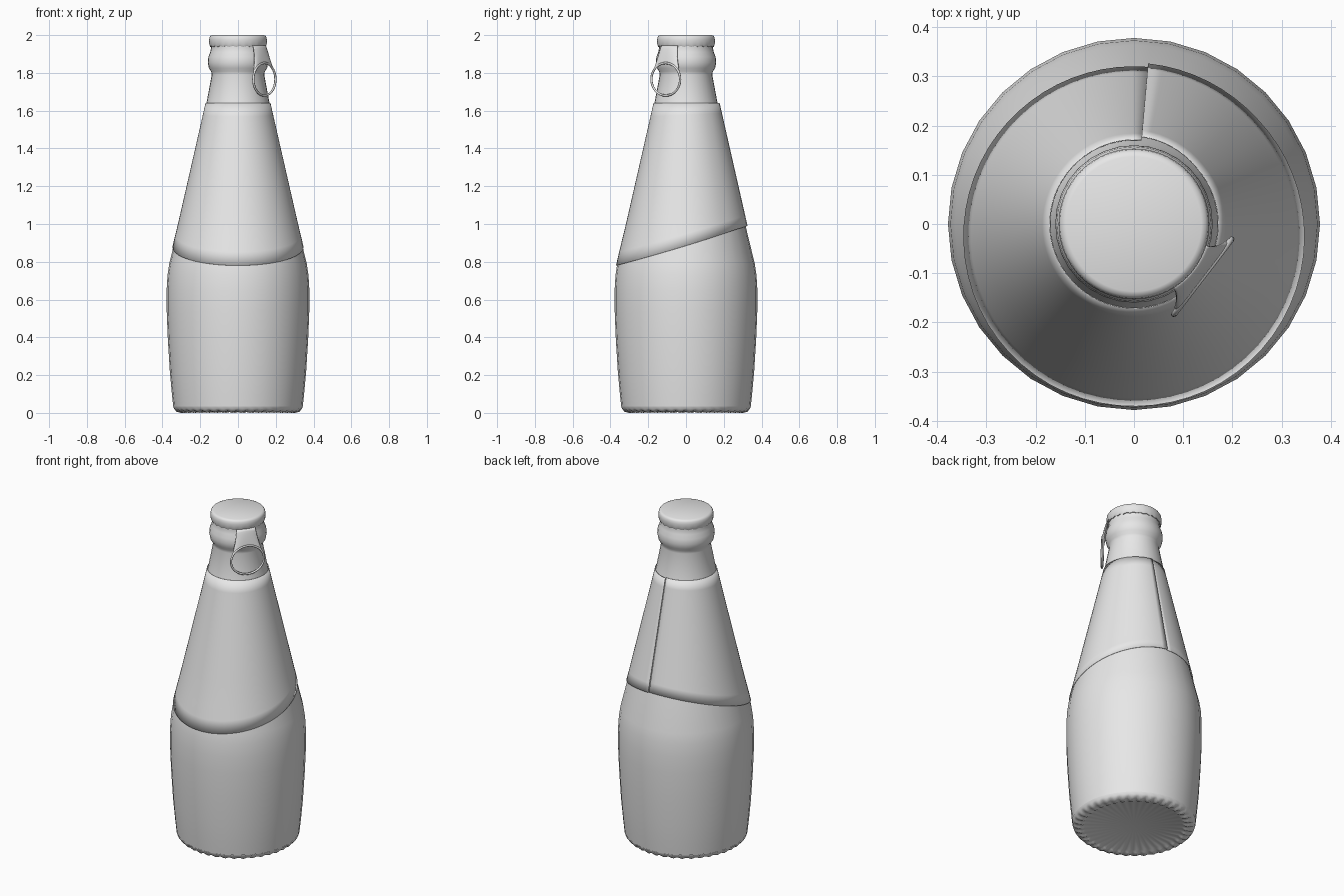
import bpy, bmesh, math
from math import sin, cos, pi, radians

if "Cube" in bpy.data.objects:
    bpy.data.objects.remove(bpy.data.objects["Cube"])

grey = bpy.data.materials.new("plain_grey")
grey.diffuse_color = (0.8, 0.8, 0.8, 1)
grey.use_nodes = True
grey.node_tree.nodes["Principled BSDF"].inputs["Base Color"].default_value = grey.diffuse_color


def finish(bm, name, angle=40, thickness=0):
    bmesh.ops.remove_doubles(bm, verts=bm.verts, dist=1e-5)
    bmesh.ops.recalc_face_normals(bm, faces=bm.faces)
    mesh = bpy.data.meshes.new(name)
    bm.to_mesh(mesh)
    bm.free()
    ob = bpy.data.objects.new(name, mesh)
    bpy.context.collection.objects.link(ob)
    mesh.materials.append(grey)
    bpy.ops.object.select_all(action='DESELECT')
    ob.select_set(True)
    bpy.context.view_layer.objects.active = ob
    bpy.ops.object.shade_smooth_by_angle(angle=radians(angle))
    if thickness:
        mod = ob.modifiers.new("thickness", 'SOLIDIFY')
        mod.thickness = thickness
        mod.offset = 0
    return ob


def grid(point, rows, cols):
    """Quad sheet from point(row, col)."""
    bm = bmesh.new()
    v = [[bm.verts.new(point(i, j)) for j in range(cols + 1)] for i in range(rows + 1)]
    for i in range(rows):
        for j in range(cols):
            quad = (v[i][j], v[i][j + 1], v[i + 1][j + 1], v[i + 1][j])
            bm.faces.new(quad)
    return bm


def lathe(name, profile, segs, ripple=None, angle=40):
    """Spin (radius, z) points; ripple(row, angle) adds (dr, dz)."""
    def point(i, j):
        a = 2 * pi * (j % segs) / segs
        r, z = profile[i]
        dr, dz = ripple(i, a) if ripple else (0, 0)
        return ((r + dr) * cos(a), (r + dr) * sin(a), z + dz)
    bm = grid(point, len(profile) - 1, segs)
    bmesh.ops.remove_doubles(bm, verts=bm.verts, dist=1e-5)
    bmesh.ops.dissolve_degenerate(bm, edges=bm.edges, dist=1e-6)
    return finish(bm, name, angle)


# Bottle body, from the heel up to the lip
body = [(0.343, 0.035), (0.350, 0.10), (0.361, 0.22), (0.372, 0.40), (0.378, 0.55),
        (0.378, 0.65), (0.373, 0.73), (0.364, 0.79), (0.313, 1.00), (0.265, 1.21),
        (0.217, 1.42), (0.167, 1.64), (0.139, 1.79), (0.142, 1.808), (0.154, 1.825),
        (0.160, 1.855), (0.157, 1.885), (0.147, 1.91), (0.143, 1.93), (0.143, 1.95)]
lathe("bottle_body", body, 32)

# Base with slanted grip ridges and a slightly recessed floor
base = [(0.343, 0.035), (0.339, 0.022), (0.328, 0.010), (0.305, 0.005),
        (0.285, 0.006), (0.268, 0.014), (0, 0.014)]
depth = [0, 0.002, 0.005, 0.005, 0.004, 0, 0]


def ridges(i, a):
    w = depth[i] * sin(40 * a + i * 0.9)
    return (w * 0.5 if i < 4 else 0), w
lathe("ridged_base", base, 240, ridges, 60)

# Cap with a crimped lower edge
cap = [(0.140, 1.940), (0.147, 1.940), (0.152, 1.950), (0.153, 1.975),
       (0.151, 1.988), (0.146, 1.996), (0.137, 2.0), (0, 2.0)]
lathe("cap", cap, 96, lambda i, a: (0, 0.003 * sin(24 * a)) if i < 2 else (0, 0), 50)


# Wrapped shoulder label: lower edge slopes up to the back, loose end lifts a little
def body_radius(z):
    for (r0, z0), (r1, z1) in zip(body, body[1:]):
        if z0 <= z <= z1:
            return r0 + (r1 - r0) * (z - z0) / (z1 - z0)


def label_point(i, j):
    a = radians(85) + 2 * pi * j / 64
    low = 0.885 + 0.105 * sin(a)
    z = low + (1.64 - low) * i / 12
    r = body_radius(z) + 0.004 + 0.007 * max(0, (j - 56) / 8)
    return (r * cos(a), r * sin(a), z)
finish(grid(label_point, 12, 64), "wrapped_label", 40, 0.002)

# Pull tab: finger ring and the flared strap joining it to the cap
A = radians(-37.5)
RING_OUT, RING_Z, RW, RH = 0.176, 1.766, 0.096, 0.086


def place(out, side, z):
    return (out * cos(A) - side * sin(A), out * sin(A) + side * cos(A), z)


def ring_point(i, j):
    a, b = 2 * pi * i / 48, 2 * pi * j / 8
    t = 0.006 * cos(b)
    return place(RING_OUT + 0.006 * sin(b), (RW + t) * cos(a), RING_Z + (RH + t) * sin(a))
finish(grid(ring_point, 48, 8), "pull_ring", 60)


def strap_point(i, j):
    u, a = i / 8, pi * j / 20
    top = 0.054 * (1 - j / 10) * -1
    side = top + (-RW * cos(a) - top) * u ** 1.3
    z = 1.945 + (RING_Z + RH * sin(a) - 1.945) * u
    top_out = math.sqrt(0.151 ** 2 - top ** 2)
    return place(top_out + (RING_OUT - top_out) * u ** 0.7, side, z)
finish(grid(strap_point, 8, 20), "pull_strap", 60, 0.005)
